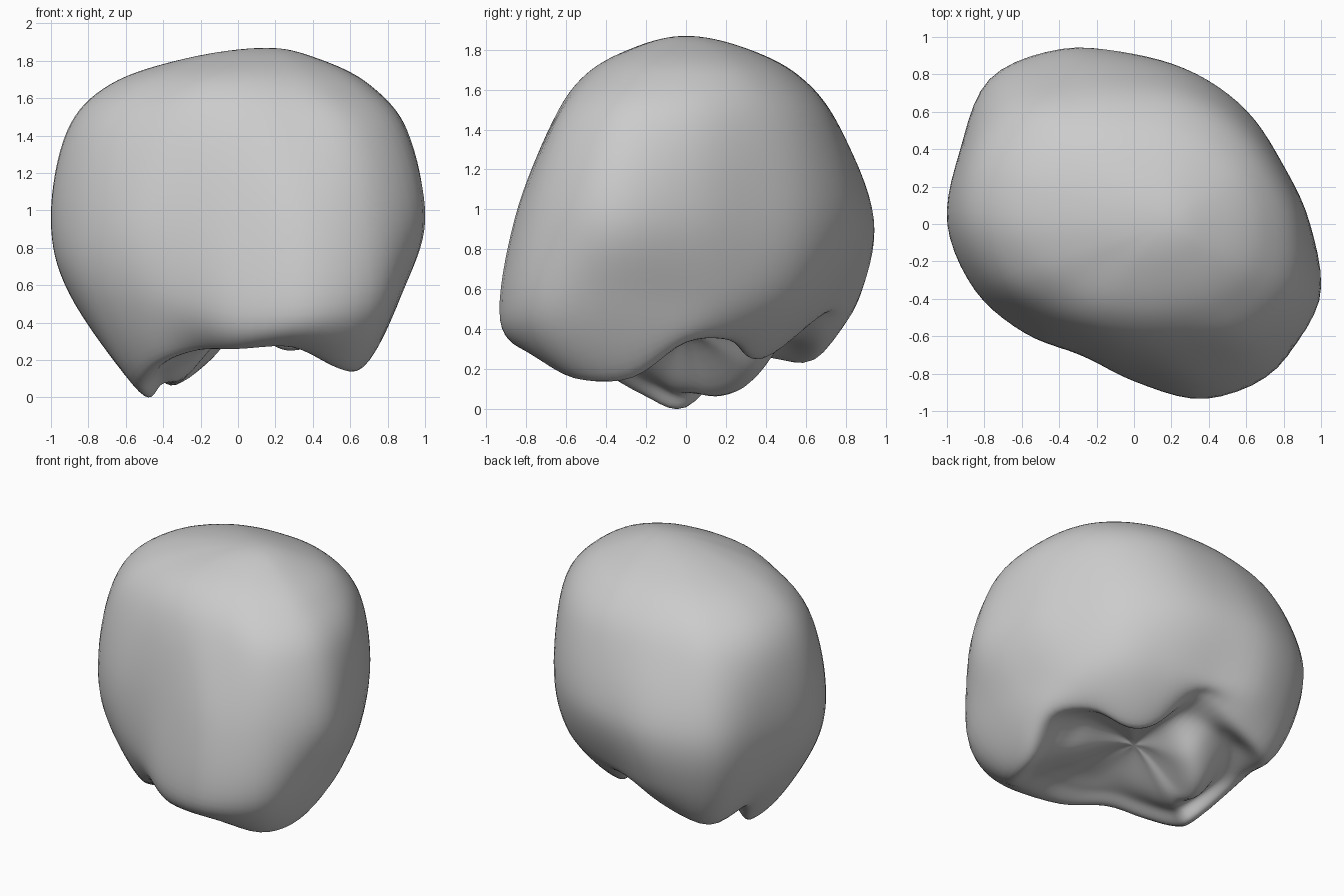
import bpy
import bmesh
from math import cos, sin, radians, tau
from mathutils import Vector

cube = bpy.data.objects.get("Cube")
if cube:
    bpy.data.objects.remove(cube, do_unlink=True)

SECTORS = 16      # control columns around the crown
AROUND = 5        # samples between control columns
ALONG = 8         # samples between control rows


def ring(radii, heights, shift=0.0):
    """Control loop from radii at equal angles, starting at +x."""
    points = []
    for index, (radius, height) in enumerate(zip(radii, heights)):
        angle = tau * index / SECTORS
        points.append(Vector((radius * cos(angle) + shift, radius * sin(angle), height)))
    return points


def level(height):
    """The same height for every control column."""
    return [height] * SECTORS


def spline(before, start, end, after, t):
    """Smooth curve passing from start to end."""
    return 0.5 * (2 * start + (end - before) * t
                  + (2 * before - 5 * start + 4 * end - after) * t ** 2
                  + (3 * start - before - 3 * end + after) * t ** 3)


def smooth_loop(points):
    """Resample a closed loop of control points."""
    count = len(points)
    return [spline(points[i - 1], points[i], points[(i + 1) % count],
                   points[(i + 2) % count], step / AROUND)
            for i in range(count) for step in range(AROUND)]


def smooth_path(points, step_count):
    """Resample an open path; its first and last points only guide the ends."""
    path = []
    for i in range(1, len(points) - 2):
        for step in range(step_count):
            path.append(spline(*points[i - 1:i + 3], step / step_count))
    path.append(points[-2].copy())
    return path


# Outer wall, from the shoulder down to the flare above the cusps
shoulder = [.7, .67, .62, .58, .56, .59, .65, .69, .68, .6, .52, .5, .5, .54, .63, .71]
upper = [.89, .82, .79, .77, .76, .81, .91, .93, .91, .82, .7, .65, .66, .73, .88, .95]
waist = [.94, .855, .855, .87, .91, 1.01, 1.09, 1.01, 1, .92, .82, .745, .78, .93, 1.05, 1.075]
flare = [.83, .78, .76, .74, .78, .94, 1.04, .94, .9, .87, .79, .74, .84, 1.01, 1.07, .95]

# The flare dips toward the front wall
flare_z = level(.54)
flare_z[-5:-1] = [.48, .43, .43, .46]

# Cusp ridge and the sloping floor inside it
ridge = [.73, .63, .5, .5, .66, .76, .86, .75, .53, .6, .62, .6, .72, .82, .82, .74]
ridge_z = [.33, .34, .25, .28, .46, .33, .22, .27, .02, .08, .19, .25, .25, .26, .15, .16]
floor = [.36, .32, .26, .27, .3, .36, .38, .36, .28, .3, .3, .3, .36, .42, .46, .42]
floor_z = [.39, .38, .36, .37, .36, .2, .09, .05, .1, .16, .24, .3, .33, .33, .26, .26]

# Groove parting the back cusp from its neighbour
ridge_loop, floor_loop = ring(ridge, ridge_z), ring(floor, floor_z)
groove_loop = [a.lerp(b, .5) for a, b in zip(ridge_loop, floor_loop)]
for column, lift in {5: .08, 6: .16, 7: .05}.items():
    groove_loop[column].z += lift

loops = [
    ring([r * .5 for r in shoulder], level(1.8), shift=.07),
    ring(shoulder, level(1.66)),
    ring(upper, level(1.41)),
    ring(waist, level(.94)),
    ring(flare, flare_z),
    ridge_loop,
    groove_loop,
    floor_loop,
]
loops = [smooth_loop(loop) for loop in loops]
top, pit = Vector((.15, 0, 1.855)), Vector((0, 0, .37))

# Sweep each column from the top to the pit, continuing across both poles
total = SECTORS * AROUND
columns = []
for i in range(total):
    opposite = (i + total // 2) % total
    guide = ([loops[0][opposite], top] + [loop[i] for loop in loops]
             + [pit, loops[-1][opposite]])
    columns.append(smooth_path(guide, ALONG))

bm = bmesh.new()
grid = [[bm.verts.new(point) for point in column] for column in columns]
for i, column in enumerate(grid):
    following = grid[(i + 1) % total]
    for j in range(len(column) - 1):
        bm.faces.new((column[j], column[j + 1], following[j + 1], following[j]))
bmesh.ops.remove_doubles(bm, verts=bm.verts, dist=.0005)
bmesh.ops.smooth_vert(bm, verts=bm.verts, factor=.5,
                      use_axis_x=True, use_axis_y=True, use_axis_z=True)
bmesh.ops.recalc_face_normals(bm, faces=bm.faces)

# Stand the crown on the ground
lowest = min(vert.co.z for vert in bm.verts)
bmesh.ops.translate(bm, verts=bm.verts, vec=(0, 0, -lowest))

mesh = bpy.data.meshes.new("molar_crown")
bm.to_mesh(mesh)
bm.free()
crown = bpy.data.objects.new("molar_crown", mesh)
bpy.context.collection.objects.link(crown)

# Plain grey surface
grey = bpy.data.materials.new("light grey")
grey.use_nodes = True
grey.diffuse_color = (.6, .6, .6, 1)
grey.node_tree.nodes["Principled BSDF"].inputs["Base Color"].default_value = (.6, .6, .6, 1)
mesh.materials.append(grey)

bpy.context.view_layer.objects.active = crown
crown.select_set(True)
bpy.ops.object.shade_smooth_by_angle(angle=radians(60))
